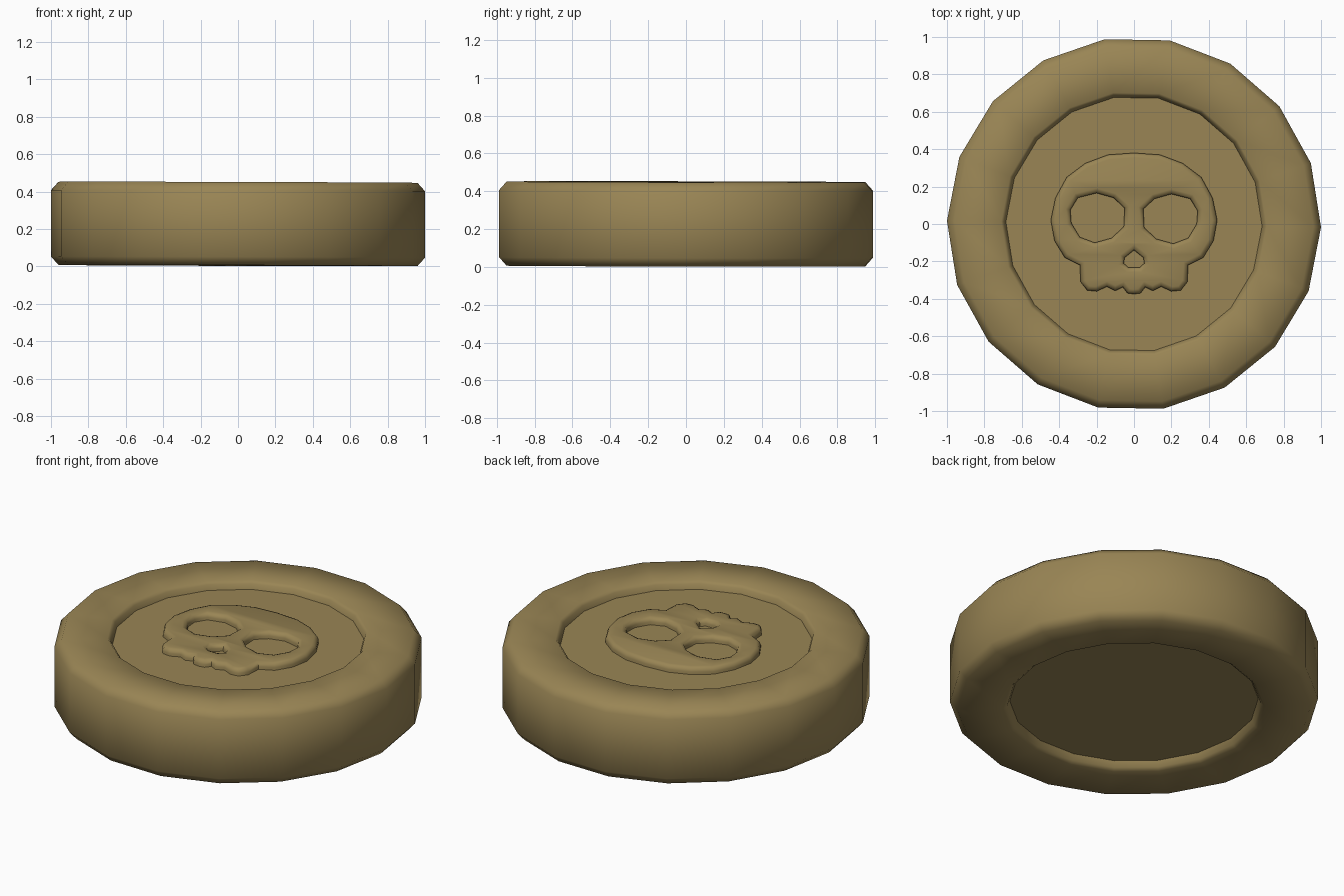
import bpy, bmesh, math

if "Cube" in bpy.data.objects:
    bpy.data.objects.remove(bpy.data.objects["Cube"])

brass = bpy.data.materials.new("old_brass")
brass.diffuse_color = (0.32, 0.235, 0.09, 1)
brass.use_nodes = True
brass.node_tree.nodes["Principled BSDF"].inputs["Base Color"].default_value = brass.diffuse_color

SIDES = 18
TILT = math.radians(-1.0)   # slight turn of the facets


def smooth(obj, angle):
    bpy.ops.object.select_all(action='DESELECT')
    obj.select_set(True)
    bpy.context.view_layer.objects.active = obj
    bpy.ops.object.shade_smooth_by_angle(angle=math.radians(angle))


def lathe(name, profile):
    """Closed solid from (radius, z) rings, capped at both ends."""
    bm = bmesh.new()
    rings = []
    for r, z in profile:
        ring = []
        for i in range(SIDES):
            a = 2 * math.pi * i / SIDES + TILT
            x, y = r * math.cos(a), r * math.sin(a)
            # the worn coin leans a hair to the right and back
            ring.append(bm.verts.new((x, y, z - 0.003 * x - 0.002 * y)))
        rings.append(ring)
    for a, b in zip(rings, rings[1:]):
        for i in range(SIDES):
            j = (i + 1) % SIDES
            bm.faces.new((a[i], a[j], b[j], b[i]))
    bm.faces.new(rings[0])
    bm.faces.new(rings[-1])
    bmesh.ops.recalc_face_normals(bm, faces=bm.faces)
    me = bpy.data.meshes.new(name)
    bm.to_mesh(me)
    bm.free()
    me.materials.append(brass)
    obj = bpy.data.objects.new(name, me)
    bpy.context.collection.objects.link(obj)
    smooth(obj, 50)
    return obj


# Coin body: recessed disc on both faces, chamfered rim
lathe("coin_body", [
    (0.675, 0.053), (0.69, 0.02), (0.71, 0.005),
    (0.96, 0.005), (1.0, 0.05), (1.0, 0.405), (0.96, 0.45),
    (0.71, 0.45), (0.695, 0.435), (0.685, 0.405),
])

# Raised skull: outline with eye and nose holes, rounded edges
half = [(0.14, 0.37), (0.26, 0.325), (0.36, 0.25), (0.42, 0.14), (0.445, 0.02),
        (0.425, -0.09), (0.37, -0.18), (0.29, -0.22), (0.285, -0.31),
        (0.25, -0.355), (0.20, -0.36), (0.145, -0.335), (0.10, -0.357),
        (0.06, -0.338), (0.035, -0.37)]
outline = [(0, 0.38)] + half + [(0, -0.375)] + [(-x, y) for x, y in reversed(half)]
eye = [(0.05, 0.08), (0.11, 0.135), (0.20, 0.16), (0.30, 0.135), (0.34, 0.07),
       (0.335, 0.0), (0.29, -0.075), (0.21, -0.105), (0.12, -0.08), (0.055, -0.02)]
nose = [(0, -0.14), (0.05, -0.18), (0.055, -0.21), (0.03, -0.232),
        (-0.03, -0.232), (-0.055, -0.21), (-0.05, -0.18)]

curve = bpy.data.curves.new("skull_relief", 'CURVE')
curve.dimensions = '2D'
curve.fill_mode = 'BOTH'
curve.extrude = 0.03
curve.bevel_depth = 0.025
curve.bevel_resolution = 1
curve.offset = -0.025
for pts in (outline, eye, [(-x, y + 0.005) for x, y in eye], nose):
    s = curve.splines.new('POLY')
    s.points.add(len(pts) - 1)
    for p, (x, y) in zip(s.points, pts):
        p.co = (x, y, 0, 1)
    s.use_cyclic_u = True
curve.materials.append(brass)
skull = bpy.data.objects.new("skull_relief", curve)
skull.location.z = 0.392
bpy.context.collection.objects.link(skull)
bpy.ops.object.select_all(action='DESELECT')
skull.select_set(True)
bpy.context.view_layer.objects.active = skull
bpy.ops.object.convert(target='MESH')
skull = bpy.context.view_layer.objects.active
bm = bmesh.new()
bm.from_mesh(skull.data)
bmesh.ops.remove_doubles(bm, verts=bm.verts, dist=0.0005)
bmesh.ops.recalc_face_normals(bm, faces=bm.faces)
bm.to_mesh(skull.data)
bm.free()
smooth(skull, 50)
